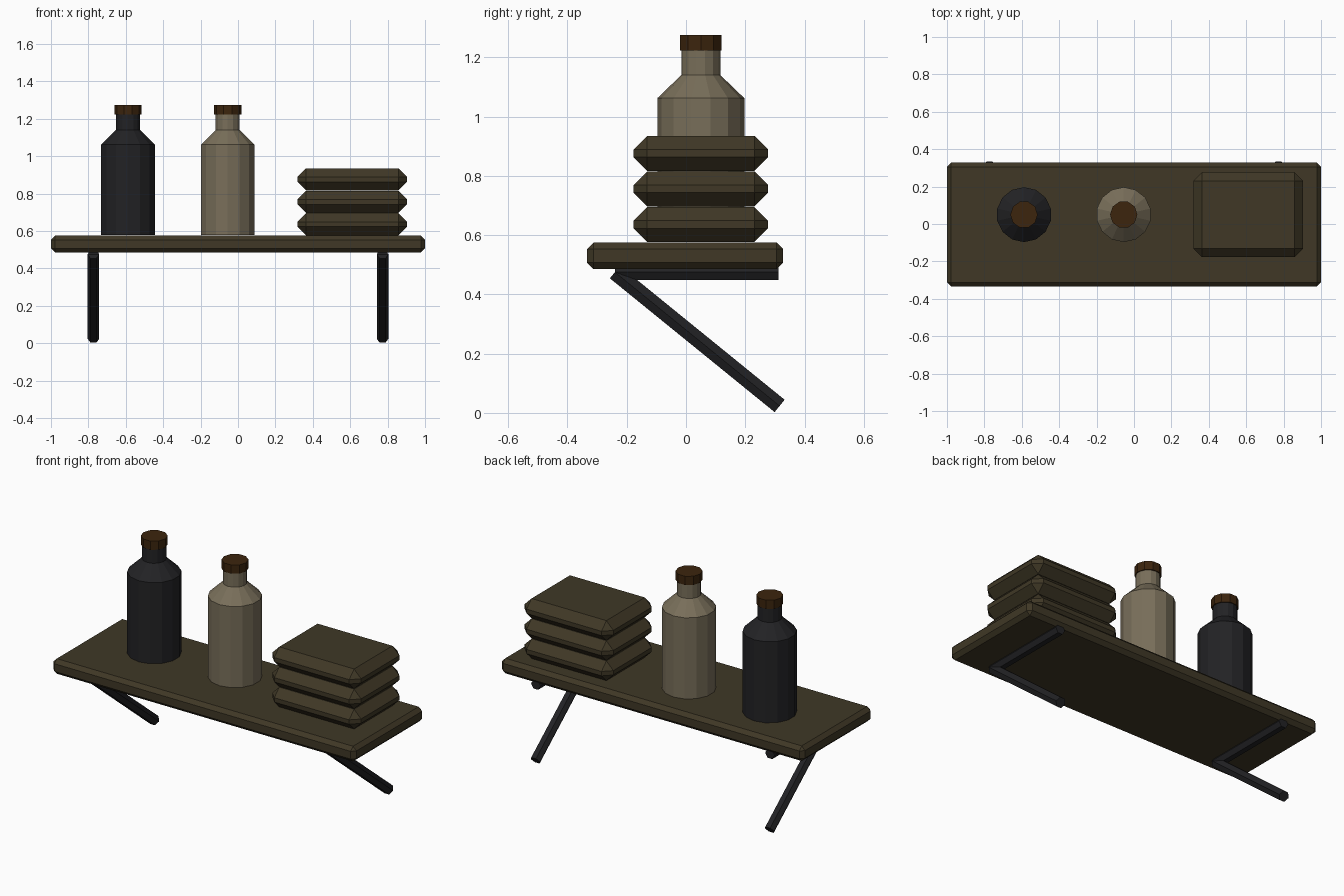
import bpy, bmesh, math
from mathutils import Vector, Matrix

if "Cube" in bpy.data.objects:
    bpy.data.objects.remove(bpy.data.objects["Cube"])


def material(name, r, g, b):
    m = bpy.data.materials.new(name)
    m.diffuse_color = (r, g, b, 1)
    m.use_nodes = True
    m.node_tree.nodes["Principled BSDF"].inputs["Base Color"].default_value = m.diffuse_color
    return m


WOOD = material("dark olive wood", 0.05, 0.039, 0.019)
BLACK = material("black metal", 0.016, 0.016, 0.018)
PALE = material("pale clay", 0.19, 0.158, 0.102)
CORK = material("brown cap", 0.045, 0.018, 0.004)


def finish(bm, name, mat):
    bmesh.ops.recalc_face_normals(bm, faces=bm.faces)
    me = bpy.data.meshes.new(name)
    bm.to_mesh(me)
    bm.free()
    me.materials.append(mat)
    ob = bpy.data.objects.new(name, me)
    bpy.context.collection.objects.link(ob)
    return ob


def chamfer_box(name, centre, size, chamfer, mat):
    bm = bmesh.new()
    bmesh.ops.create_cube(bm, size=1, matrix=Matrix.Translation(centre) @ Matrix.Diagonal((*size, 1)))
    bmesh.ops.bevel(bm, geom=bm.edges[:], offset=chamfer, segments=1, affect='EDGES')
    return finish(bm, name, mat)


def lathe(name, x, y, profile, sides, start, mat):
    """Closed solid of revolution from (radius, height) points."""
    bm = bmesh.new()
    rings = []
    for r, z in profile:
        rings.append([bm.verts.new((x + r * math.cos(start + math.tau * i / sides),
                                    y + r * math.sin(start + math.tau * i / sides), z))
                      for i in range(sides)])
    for a, b in zip(rings, rings[1:]):
        for i in range(sides):
            j = (i + 1) % sides
            bm.faces.new((a[i], a[j], b[j], b[i]))
    bm.faces.new(rings[0])
    bm.faces.new(rings[-1])
    return finish(bm, name, mat)


def hex_rod(name, a, b, radius, mat):
    """Six-sided rod between two points in a plane of constant x, corners at the sides."""
    a, b = Vector(a), Vector(b)
    side = Vector((1, 0, 0))
    up = (b - a).normalized().cross(side)
    bm = bmesh.new()
    ends = []
    for p in (a, b):
        ends.append([bm.verts.new(p + radius * (math.cos(t) * side + math.sin(t) * up))
                     for t in (math.tau * i / 6 for i in range(6))])
    for i in range(6):
        j = (i + 1) % 6
        bm.faces.new((ends[0][i], ends[0][j], ends[1][j], ends[1][i]))
    for ring in ends:
        bm.faces.new(ring)
    return finish(bm, name, mat)


# Shelf board
chamfer_box("shelf_board", (0, -0.003, 0.53), (2, 0.662, 0.09), 0.022, WOOD)

# Brackets: horizontal arm and sloping strut on each side
for label, x in (("left", -0.773), ("right", 0.773)):
    hex_rod(label + "_bracket_arm", (x, -0.24, 0.475), (x, 0.313, 0.475), 0.031, BLACK)
    hex_rod(label + "_bracket_strut", (x, -0.24, 0.475), (x, 0.316, 0.0235), 0.031, BLACK)

# Bottles with caps
for label, x, mat in (("dark", -0.588, BLACK), ("pale", -0.055, PALE)):
    lathe(label + "_bottle", x, 0.05,
          [(0.147, 0.578), (0.147, 1.062), (0.066, 1.14), (0.066, 1.23)],
          14, math.pi / 2, mat)
    lathe(label + "_bottle_cap", x, 0.05, [(0.073, 1.223), (0.073, 1.275)], 10, 0, CORK)

# Stack of folded slabs
for i in range(3):
    chamfer_box(f"stacked_slab_{i + 1}", (0.611, 0.05, 0.636 + 0.12 * i),
                (0.586, 0.454, 0.118), 0.046, WOOD)
